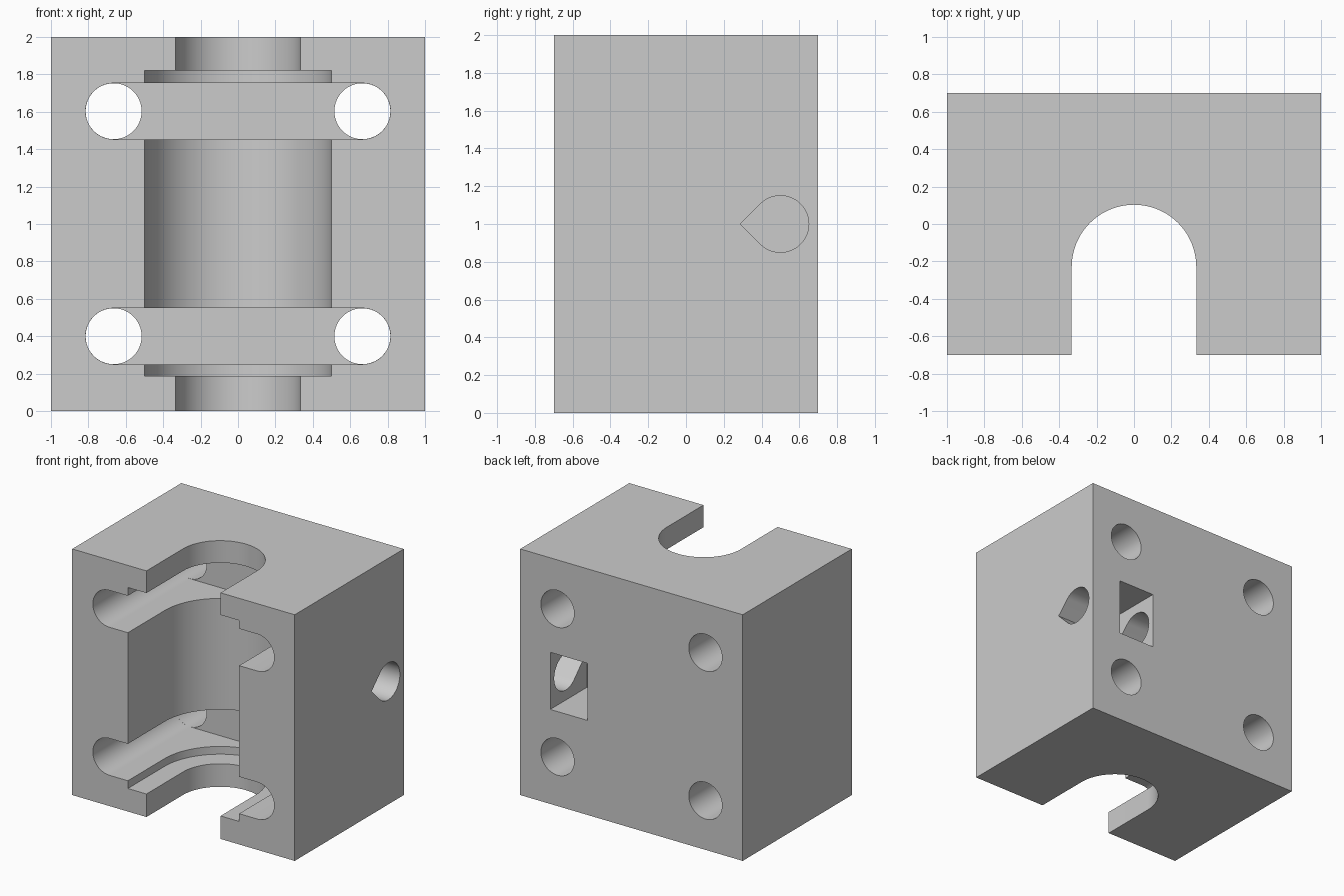
import bpy
import bmesh
from math import sin, cos, radians

if "Cube" in bpy.data.objects:
    bpy.data.objects.remove(bpy.data.objects["Cube"])

BORE_Y = -0.23      # axis of the two vertical bores
HOLE_R = 0.15
HOLE_X = 0.665
STRAP_Z = (0.4, 1.603)


def arc(cx, cy, r, start, end, steps=40):
    """Points on an arc, angles in degrees."""
    angles = [radians(start + (end - start) * i / steps) for i in range(steps + 1)]
    return [(cx + r * cos(a), cy + r * sin(a)) for a in angles]


def rect(u0, u1, v0, v1):
    return [(u0, v0), (u1, v0), (u1, v1), (u0, v1)]


def prism(name, profile, axis, low, high):
    """Extrude a closed 2D profile along x, y or z."""
    place = {"x": lambda u, v, w: (w, u, v),
             "y": lambda u, v, w: (u, w, v),
             "z": lambda u, v, w: (u, v, w)}[axis]
    bm = bmesh.new()
    ends = [[bm.verts.new(place(u, v, w)) for u, v in profile] for w in (low, high)]
    for ring in ends:
        bm.faces.new(ring)
    count = len(profile)
    for i in range(count):
        j = (i + 1) % count
        bm.faces.new((ends[0][i], ends[0][j], ends[1][j], ends[1][i]))
    bmesh.ops.recalc_face_normals(bm, faces=bm.faces)
    mesh = bpy.data.meshes.new(name)
    bm.to_mesh(mesh)
    bm.free()
    obj = bpy.data.objects.new(name, mesh)
    bpy.context.collection.objects.link(obj)
    return obj


def u_slot(radius):
    """Round-backed slot that opens through the front."""
    return [(radius, -1)] + arc(0, BORE_Y, radius, 0, 180) + [(-radius, -1)]


# Main block
block = prism("bearing_block", rect(-1, 1, -0.7, 0.7), "z", 0, 2)

# Shaft clearance and bearing seat
cutters = [
    prism("shaft_slot", u_slot(0.333), "z", -0.1, 2.1),
    prism("bearing_seat", u_slot(0.5), "z", 0.187, 1.82),
]

# Strap grooves with round ends, and the bolt holes behind them
for z in STRAP_Z:
    groove = (arc(HOLE_X, z, HOLE_R, -90, 90)
              + arc(-HOLE_X, z, HOLE_R, 90, 270))
    cutters.append(prism("strap_groove", groove, "y", -0.9, 0.333))
    for side in (-1, 1):
        circle = arc(side * HOLE_X, z, HOLE_R - 0.0005, 0, 360, 80)[:-1]
        cutters.append(prism("bolt_hole", circle, "y", 0.3, 0.9))

# Nut pocket in the back and teardrop screw hole from the left side
cutters.append(prism("nut_pocket", rect(0.397, 0.73, 0.768, 1.232), "y", 0.23, 0.9))
teardrop = arc(0.5, 1, HOLE_R, -135, 135, 60) + [(0.5 - HOLE_R * 2 ** 0.5, 1)]
cutters.append(prism("screw_hole", teardrop, "x", 0.07, 1.2))

# Apply the cuts
bpy.ops.object.select_all(action="DESELECT")
bpy.context.view_layer.objects.active = block
block.select_set(True)
for cutter in cutters:
    cut = block.modifiers.new(cutter.name, "BOOLEAN")
    cut.operation = "DIFFERENCE"
    cut.solver = "EXACT"
    cut.object = cutter
    bpy.ops.object.modifier_apply(modifier=cut.name)
    bpy.data.objects.remove(cutter)
bpy.ops.object.shade_smooth_by_angle(angle=radians(30))

# Single grey material
grey = bpy.data.materials.new("light_grey")
grey.use_nodes = True
colour = (0.6, 0.6, 0.6, 1)
grey.diffuse_color = colour
grey.node_tree.nodes["Principled BSDF"].inputs["Base Color"].default_value = colour
block.data.materials.clear()
block.data.materials.append(grey)
for face in block.data.polygons:
    face.material_index = 0
